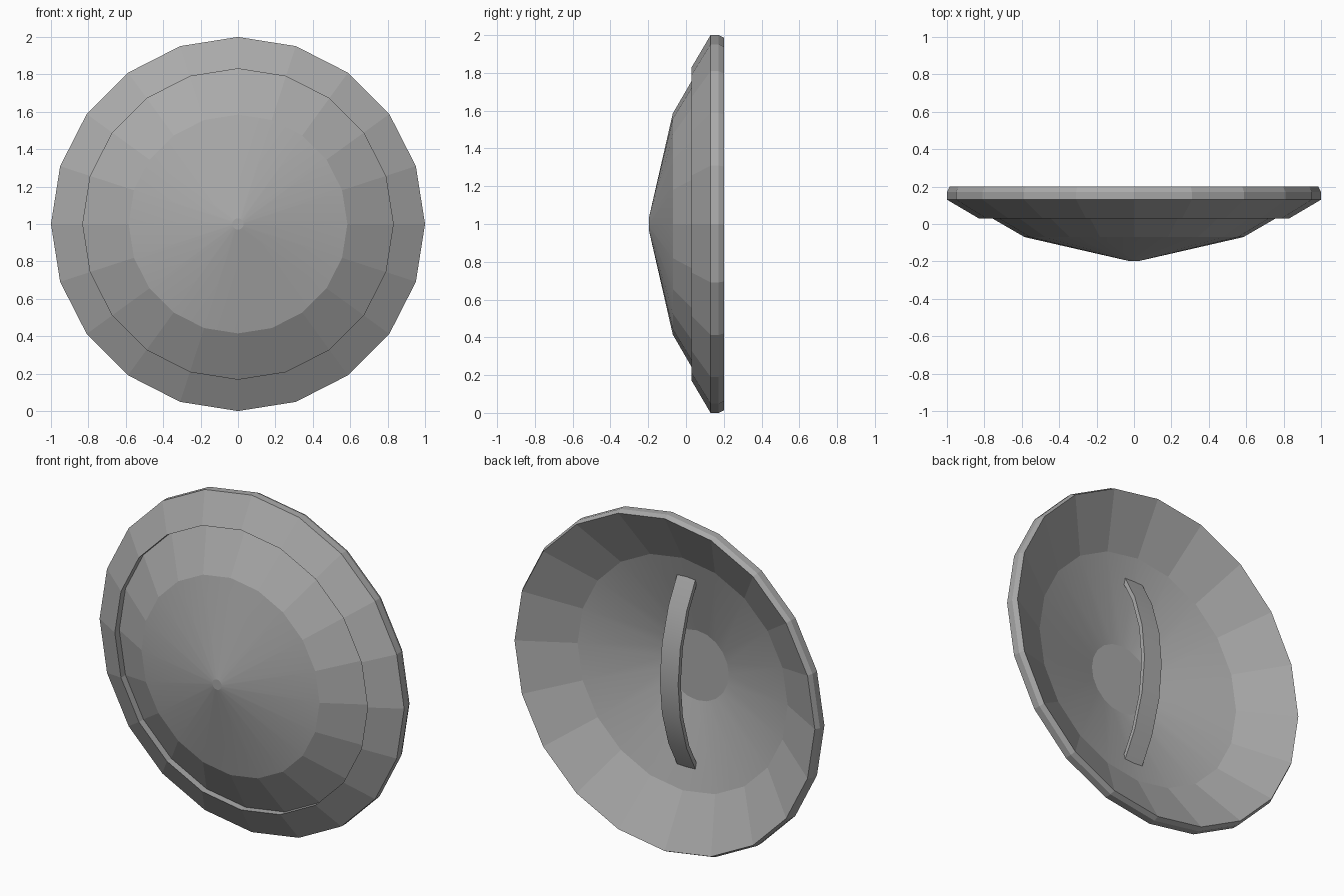
import bpy, bmesh
from math import sin, cos, pi, asin, radians

if "Cube" in bpy.data.objects:
    bpy.data.objects.remove(bpy.data.objects["Cube"])

SIDES = 20

grey = bpy.data.materials.new("dark_grey")
grey.diffuse_color = (0.4, 0.4, 0.4, 1)
grey.use_nodes = True
grey.node_tree.nodes["Principled BSDF"].inputs["Base Color"].default_value = grey.diffuse_color


def make_object(name, bm, smooth_angle):
    bmesh.ops.recalc_face_normals(bm, faces=bm.faces[:])
    mesh = bpy.data.meshes.new(name)
    bm.to_mesh(mesh)
    bm.free()
    mesh.materials.append(grey)
    obj = bpy.data.objects.new(name, mesh)
    bpy.context.collection.objects.link(obj)
    bpy.ops.object.select_all(action='DESELECT')
    obj.select_set(True)
    bpy.context.view_layer.objects.active = obj
    bpy.ops.object.shade_smooth_by_angle(angle=radians(smooth_angle))
    return obj


def lathe(name, profile):
    """Turn (radius, y) points about the y axis at z = 1, capping both ends."""
    bm = bmesh.new()
    rings = []
    for r, y in profile:
        rings.append([bm.verts.new((r * cos(2 * pi * i / SIDES), y,
                                    1 + r * sin(2 * pi * i / SIDES)))
                      for i in range(SIDES)])
    for a, b in zip(rings, rings[1:]):
        for i in range(SIDES):
            j = (i + 1) % SIDES
            bm.faces.new((a[i], a[j], b[j], b[i]))
    bm.faces.new(rings[0])
    bm.faces.new(rings[-1])
    # Shallow cones shade smooth, the steeper outer facets stay flat
    return make_object(name, bm, 6)


# Dished shield with a raised rim band; front boss first, hollow back last
lathe("shield_body", [
    (0.03, -0.197), (0.585, -0.07), (0.83, 0.072),
    (0.83, 0.03), (1.0, 0.13), (1.0, 0.172), (0.986, 0.2),
    (0.69, 0.032), (0.207, -0.105)])


# Bowed strap handle across the back
def strap(name, half_len, rise, base, width, thick, segs):
    radius = (half_len ** 2 + rise ** 2) / (2 * rise)
    limit = asin(half_len / radius)
    bm = bmesh.new()
    sections = []
    for k in range(segs + 1):
        t = -limit + 2 * limit * k / segs
        pts = []
        for x, d in ((-1, 0), (1, 0), (1, -thick), (-1, -thick)):
            rr = radius + d
            pts.append(bm.verts.new((x * width / 2,
                                     base + rise - radius + rr * cos(t),
                                     1 + rr * sin(t))))
        sections.append(pts)
    for a, b in zip(sections, sections[1:]):
        for i in range(4):
            j = (i + 1) % 4
            bm.faces.new((a[i], a[j], b[j], b[i]))
    bm.faces.new(sections[0])
    bm.faces.new(sections[-1])
    return make_object(name, bm, 30)


strap("handle", 0.595, 0.18, -0.02, 0.12, 0.025, 6)
